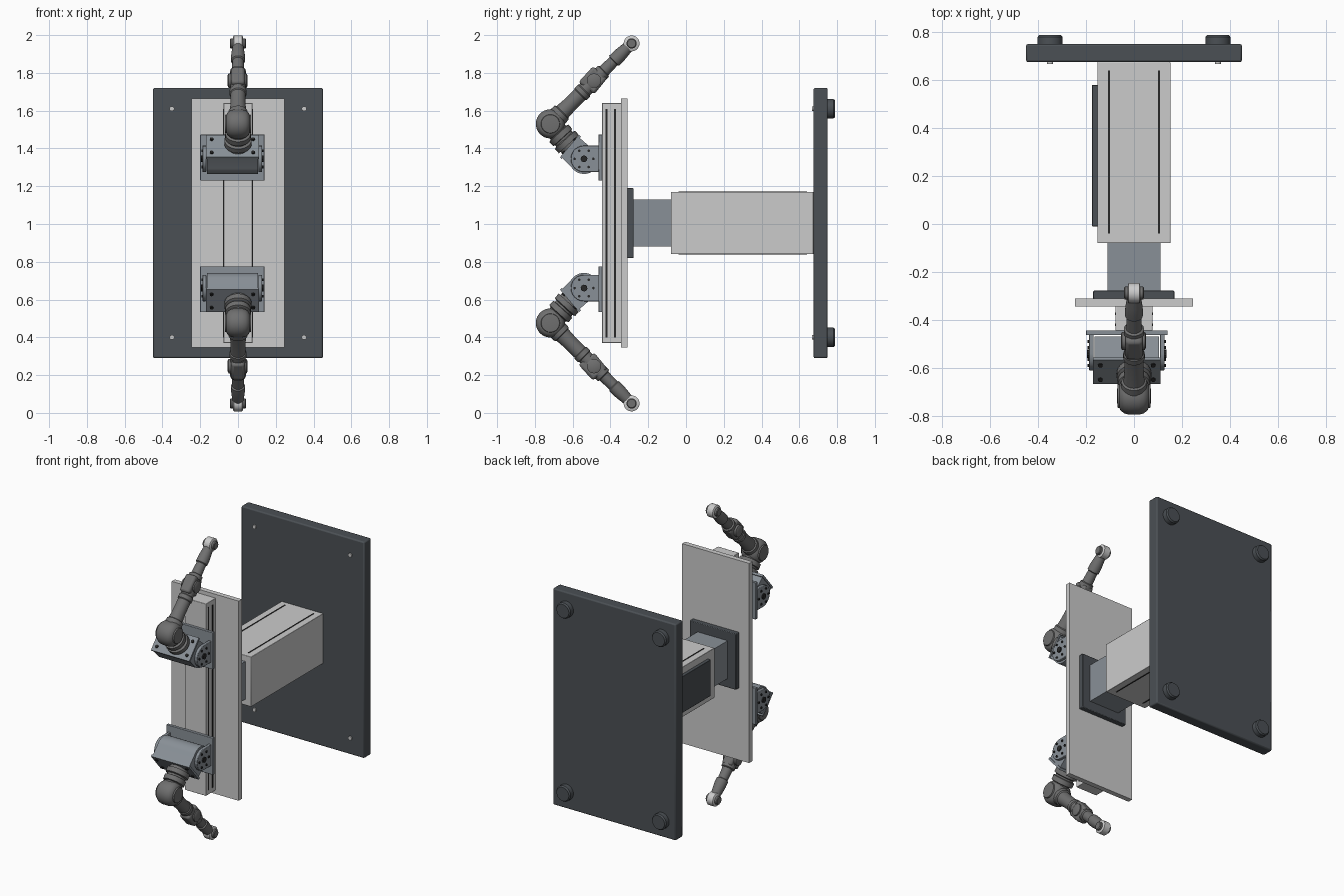
import bpy, bmesh, math
from mathutils import Vector

if "Cube" in bpy.data.objects:
    bpy.data.objects.remove(bpy.data.objects["Cube"])

MID = 1.003  # mirror height of the two arms


def mat(name, v):
    m = bpy.data.materials.new(name)
    m.diffuse_color = (*v, 1)
    m.use_nodes = True
    m.node_tree.nodes["Principled BSDF"].inputs["Base Color"].default_value = m.diffuse_color
    return m


DARK = mat("dark_grey", (0.07, 0.08, 0.09))
ARM = mat("arm_grey", (0.16, 0.16, 0.16))
MOUNT = mat("mount_grey", (0.25, 0.28, 0.31))
BLACK = mat("black", (0.02, 0.02, 0.02))
LIGHT = mat("light_grey", (0.62, 0.63, 0.64))


def finish(bm, name, m, bevel=0, segs=2):
    bmesh.ops.recalc_face_normals(bm, faces=bm.faces)
    me = bpy.data.meshes.new(name)
    bm.to_mesh(me)
    bm.free()
    ob = bpy.data.objects.new(name, me)
    bpy.context.collection.objects.link(ob)
    if m:
        me.materials.append(m)
    if bevel:
        b = ob.modifiers.new("bevel", 'BEVEL')
        b.width, b.segments, b.limit_method = bevel, segs, 'ANGLE'
    return ob


def box(name, x, y, z, m=None, bevel=0):
    bm = bmesh.new()
    bmesh.ops.create_cube(bm, size=1)
    for v in bm.verts:
        v.co = [(a + b) / 2 + c * (b - a) for (a, b), c in zip((x, y, z), v.co)]
    return finish(bm, name, m, bevel)


def add_lathe(bm, origin, axis, prof, n=28):
    """Closed solid of revolution: prof is (distance along axis, radius)."""
    o, a = Vector(origin), Vector(axis).normalized()
    u = a.orthogonal().normalized()
    w = a.cross(u)
    rings = []
    for t, r in prof:
        rings.append([bm.verts.new(o + a * t + (u * math.cos(k) + w * math.sin(k)) * r)
                      for k in (2 * math.pi * i / n for i in range(n))])
    for p, q in zip(rings, rings[1:]):
        for i in range(n):
            j = (i + 1) % n
            bm.faces.new((p[i], p[j], q[j], q[i]))
    bm.faces.new(rings[0])
    bm.faces.new(rings[-1])


def lathe(name, parts, m=None, n=28):
    bm = bmesh.new()
    for o, a, prof in parts:
        add_lathe(bm, o, a, prof, n)
    return finish(bm, name, m)


def extrude_x(name, yz, x0, x1, m, bevel=0):
    bm = bmesh.new()
    f = bm.faces.new([bm.verts.new((x0, y, z)) for y, z in yz])
    r = bmesh.ops.extrude_face_region(bm, geom=[f])
    for v in r["geom"]:
        if isinstance(v, bmesh.types.BMVert):
            v.co.x = x1
    return finish(bm, name, m, bevel)


# Base plate with feet and bolts
box("base_plate", (-.45, .45), (.675, .75), (.29, 1.72), DARK, .008)
corners = [(x, z) for x in (-.35, .35) for z in (.40, 1.61)]
lathe("feet", [((x, .745, z), (0, 1, 0), [(0, .052), (.035, .052), (.044, .045)])
               for x, z in corners], DARK)
lathe("base_bolts", [((x, .68, z), (0, -1, 0), [(0, .013), (.013, .013)])
                     for x, z in corners], LIGHT, 12)

# Telescopic column, grooves and side panel
box("column_outer", (-.153, .152), (-.08, .675), (.84, 1.17), LIGHT, .003)
box("column_inner", (-.11, .11), (-.29, -.07), (.88, 1.13), MOUNT)
for x in (-.105, .105):
    for z in (.84, 1.17):
        box("column_groove", (x - .004, x + .004), (-.04, .64), (z - .002, z + .002), BLACK)
box("column_side_panel", (-.175, -.15), (-.01, .58), (.885, 1.125), DARK, .003)

# Flange, carrier plate and rail
box("flange", (-.17, .168), (-.315, -.278), (.82, 1.19), DARK, .004)
box("carrier_plate", (-.245, .245), (-.343, -.31), (.345, 1.665), LIGHT)
box("rail", (-.077, .077), (-.445, -.34), (.37, 1.64), LIGHT, .003)
for s in (-1, 1):
    for y in (-.42, -.375):
        box("rail_groove", (s * .077 - .002, s * .077 + .002), (y - .005, y + .005), (.40, 1.61), BLACK)


def flip(ob, s):
    """Reflect a part built for the upper arm to make the lower one."""
    if s < 0:
        bm = bmesh.new()
        bm.from_mesh(ob.data)
        for v in bm.verts:
            v.co.z = 2 * MID - v.co.z
        bmesh.ops.reverse_faces(bm, faces=bm.faces)
        bm.to_mesh(ob.data)
        bm.free()


def arc(c, r, a0, a1, n=12):
    return [(c[0] + r * math.cos(math.radians(a0 + (a1 - a0) * i / n)),
             c[1] + r * math.sin(math.radians(a0 + (a1 - a0) * i / n))) for i in range(n + 1)]


X = (1, 0, 0)
OUT = Vector((0, -.66, .75)).normalized()         # shoulder direction
UP = Vector((0, .43, .426)).normalized()          # forearm direction
ELBOW = Vector((0, -.718, 1.53))
TIP = Vector((0, -.288, 1.956))
AX = UP.cross(Vector(X)).normalized()


def build_arm(tag, s):
    parts = []
    # Shoulder bracket
    parts.append(box(tag + "_mount_plate", (-.2, .14), (-.463, -.443), (1.23, 1.473), MOUNT, .002))
    c = (-.54, 1.345)
    drum = [(-.655, 1.35)] + arc(c, .08, 215, 300) + [(-.47, 1.30), (-.47, 1.375), (-.562, 1.455)]
    parts.append(extrude_x(tag + "_shoulder_drum", drum, -.165, .105, MOUNT))
    face = [(-.667, 1.354), (-.658, 1.345), (-.556, 1.462), (-.566, 1.472)]
    parts.append(extrude_x(tag + "_drum_face", face, -.17, .11, MOUNT))
    cheek = arc(c, .07, 90, 270) + [(-.455, 1.275), (-.455, 1.415)]
    for x0, x1 in ((-.188, -.168), (.108, .128)):
        parts.append(extrude_x(tag + "_cheek", cheek, x0, x1, MOUNT, .003))
    studs = [((x, c[0] + .05 * math.cos(k), c[1] + .05 * math.sin(k)), (d, 0, 0), [(0, .007), (.008, .007)])
             for x, d in ((-.186, -1), (.126, 1)) for k in (math.pi * i / 3 for i in range(6))]
    studs += [((x, c[0], c[1]), (d, 0, 0), [(0, .018), (.01, .018)]) for x, d in ((-.186, -1), (.126, 1))]
    for x in (-.14, .08):
        for p in ((-.645, 1.375), (-.585, 1.445)):
            studs.append(((x, *p), OUT, [(-.005, .01), (.01, .01)]))
    parts.append(lathe(tag + "_bracket_bolts", studs, BLACK, 10))

    # Neck rings leading to the elbow
    neck = [(-.02, .06), (.02, .06), (.02, .072), (.05, .072), (.055, .058), (.065, .058),
            (.068, .068), (.098, .068), (.102, .055), (.165, .052)]
    parts.append(lathe(tag + "_neck", [((0, -.607, 1.408), ELBOW - Vector((0, -.607, 1.408)), neck)], ARM))
    # Elbow: rounded drum across x with end caps
    hub = [(-.07, .03), (-.068, .048), (-.06, .05), (-.056, .06), (-.04, .072), (-.02, .077)]
    hub += [(-t, r) for t, r in reversed(hub)]
    parts.append(lathe(tag + "_elbow", [(ELBOW, X, hub)], ARM, 36))

    # Forearm tube and collars
    tube = [(.03, .056), (.085, .052), (.09, .044), (.15, .04), (.22, .04), (.225, .045), (.25, .045),
            (.255, .04), (.29, .04)]
    parts.append(lathe(tag + "_forearm", [(ELBOW, UP, tube)], ARM))
    # Wrist joint: cross drum plus yoke
    w = ELBOW + UP * .325
    block = [w + UP * a + AX * b for a, b in ((-.065, -.052), (.05, -.058), (.062, .04), (-.05, .052))]
    parts.append(extrude_x(tag + "_wrist_block", [(p.y, p.z) for p in block], -.036, .036, ARM, .014))
    parts.append(lathe(tag + "_wrist_drum", [(w, X, [(-.055, .028), (-.05, .038), (.045, .038), (.05, .028)])], ARM))
    # Hand tube and end joint
    hand = [(.37, .042), (.395, .042), (.40, .033), (.47, .03), (.475, .037), (.51, .037), (.54, .034), (.575, .03)]
    parts.append(lathe(tag + "_hand", [(ELBOW, UP, hand)], ARM))
    parts.append(lathe(tag + "_end_ring", [(TIP, X, [(-.026, .036), (-.022, .042), (.022, .042), (.026, .036)])], LIGHT))
    parts.append(lathe(tag + "_end_core", [(TIP, X, [(-.042, .022), (-.038, .027), (.038, .027), (.042, .022)])], ARM))
    for ob in parts:
        flip(ob, s)


build_arm("upper_arm", 1)
build_arm("lower_arm", -1)

# Smooth shading with sharp edges kept
for ob in bpy.context.scene.objects:
    ob.select_set(True)
    bpy.context.view_layer.objects.active = ob
bpy.ops.object.shade_smooth_by_angle(angle=math.radians(35))
